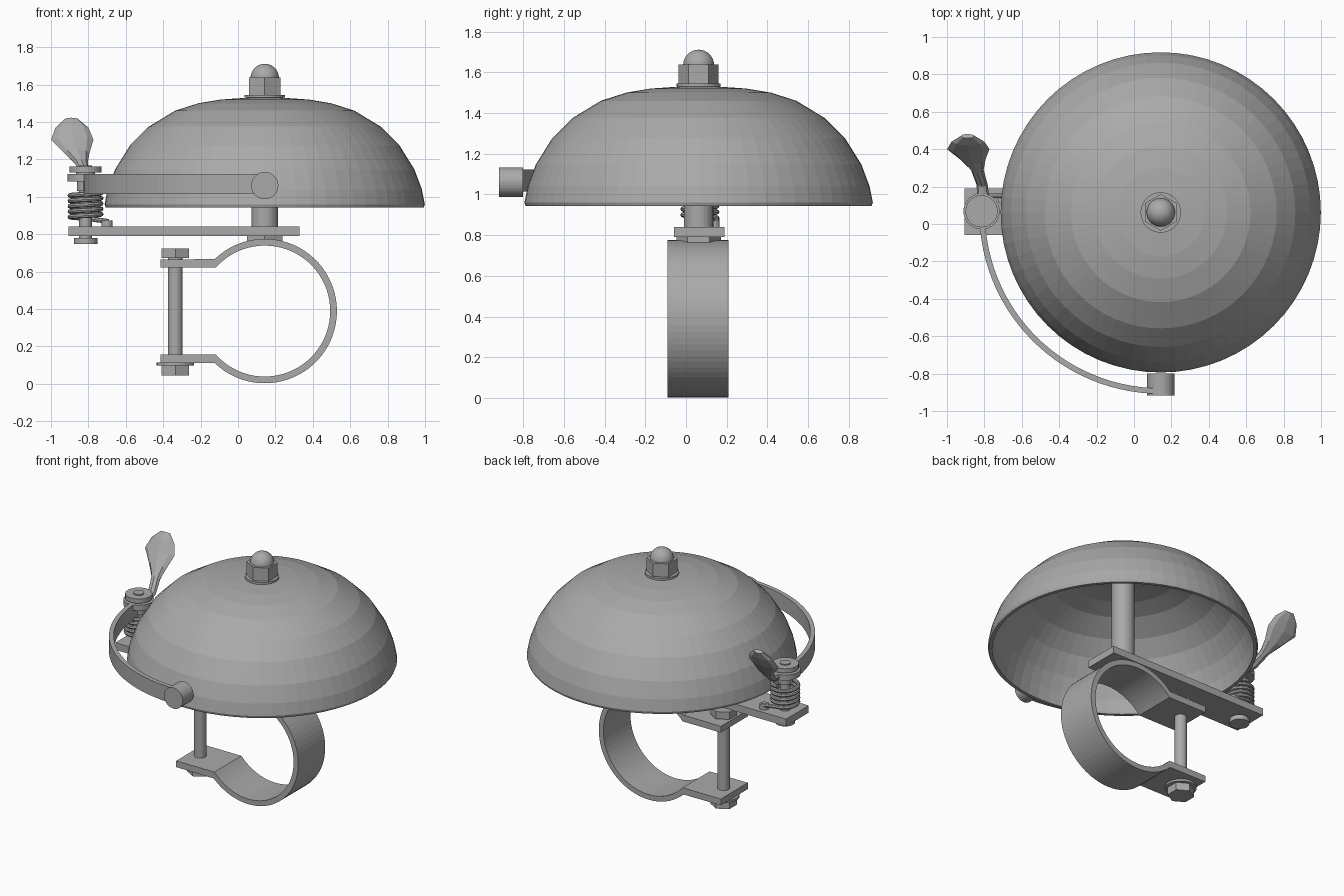
import bpy, bmesh, math
from mathutils import Vector

if "Cube" in bpy.data.objects:
    bpy.data.objects.remove(bpy.data.objects["Cube"])

CX, CY = 0.143, 0.062      # bell axis
PX, PY = -0.815, 0.068     # lever pivot axis

steel = bpy.data.materials.new("steel_grey")
steel.diffuse_color = (0.4, 0.4, 0.4, 1)
steel.use_nodes = True
steel.node_tree.nodes["Principled BSDF"].inputs["Base Color"].default_value = steel.diffuse_color


def finish(name, bm, loc=(0, 0, 0)):
    bmesh.ops.recalc_face_normals(bm, faces=bm.faces)
    me = bpy.data.meshes.new(name)
    bm.to_mesh(me)
    bm.free()
    me.materials.append(steel)
    ob = bpy.data.objects.new(name, me)
    ob.location = loc
    bpy.context.collection.objects.link(ob)
    return ob


def lathe(name, profile, x, y, seg=32):
    """Turn an (r, z) profile about z; the first corner points to +y."""
    bm = bmesh.new()
    rings = []
    for r, z in profile:
        n = seg if r > 0 else 1
        rings.append([bm.verts.new((r * math.sin(2 * math.pi * i / seg),
                                    r * math.cos(2 * math.pi * i / seg), z)) for i in range(n)])
    for a, b in zip(rings, rings[1:]):
        for i in range(seg):
            j = (i + 1) % seg
            quad = [a[i % len(a)], a[j % len(a)], b[j % len(b)], b[i % len(b)]]
            bm.faces.new(list(dict.fromkeys(quad)))
    return finish(name, bm, (x, y, 0))


def cyl(name, r, z0, z1, x, y, seg=32):
    return lathe(name, [(0, z0), (r, z0), (r, z1), (0, z1)], x, y, seg)


def prism(name, points, depth):
    """Extrude a flat outline of 3D points along a vector."""
    bm = bmesh.new()
    face = bm.faces.new([bm.verts.new(p) for p in points])
    ext = bmesh.ops.extrude_face_region(bm, geom=[face], use_keep_orig=True)
    bmesh.ops.translate(bm, vec=depth, verts=[v for v in ext["geom"] if isinstance(v, bmesh.types.BMVert)])
    return finish(name, bm)


def sweep(name, sections, seg=8):
    """Skin ellipses (centre, side vector, half width, half thickness) along a path."""
    bm = bmesh.new()
    pts = [Vector(s[0]) for s in sections]
    rings = []
    for k, (c, side, w, t) in enumerate(sections):
        tangent = pts[min(k + 1, len(pts) - 1)] - pts[max(k - 1, 0)]
        side = Vector(side)
        up = tangent.cross(side).normalized()
        rings.append([bm.verts.new(pts[k] + side * w * math.cos(a) + up * t * math.sin(a))
                      for a in (2 * math.pi * i / seg for i in range(seg))])
    for a, b in zip(rings, rings[1:]):
        for i in range(seg):
            j = (i + 1) % seg
            bm.faces.new((a[i], a[j], b[j], b[i]))
    bm.faces.new(rings[0])
    bm.faces.new(rings[-1])
    return finish(name, bm)


def arc(r, a0, a1, n):
    return [(r * math.cos(math.radians(a0 + (a1 - a0) * i / n)),
             r * math.sin(math.radians(a0 + (a1 - a0) * i / n))) for i in range(n + 1)]


# Hollow bell dome
outer = [(0, 1.532), (0.09, 1.53), (0.235, 1.52), (0.355, 1.50), (0.48, 1.46), (0.62, 1.375),
         (0.72, 1.275), (0.80, 1.147), (0.84, 1.04), (0.856, 0.96), (0.85, 0.943)]
inner = [(r * 0.975, 0.943 + (z - 0.943) * 0.965) for r, z in outer[::-1]]
lathe("bell_dome", outer + inner, CX, CY, 64)

# Centre post, washer, hex nut and domed cap
cyl("bell_post", 0.072, 0.82, 1.53, CX, CY)
cyl("bell_washer", 0.108, 1.53, 1.545, CX, CY)
cyl("bell_nut", 0.098, 1.545, 1.637, CX, CY, 6)
lathe("nut_cap", [(0, 1.62), (0.076, 1.62)] +
      [(r, 1.635 + z) for r, z in arc(0.076, 0, 80, 7)] + [(0, 1.711)], CX, CY)

# Base plate with the hex pad beneath it
prism("base_plate", [(-0.907, -0.06, 0.79), (0.328, -0.06, 0.79),
                     (0.328, 0.19, 0.79), (-0.907, 0.19, 0.79)], (0, 0, 0.05))
cyl("plate_pad", 0.109, 0.752, 0.79, CX, CY, 6)

# Handlebar clamp: open ring with two flat ears
ring_out = [(CX + x, 0.389 + z) for x, z in arc(0.386, 134, -134, 56)]
ring_in = [(CX + x, 0.389 + z) for x, z in arc(0.35, -138.5, 138.5, 56)]
outline = ([(-0.415, 0.665)] + ring_out + [(-0.415, 0.113), (-0.415, 0.157)] + ring_in + [(-0.415, 0.621)])
prism("clamp_band", [(x, -0.09, z) for x, z in outline], (0, 0.298, 0))

# Clamp bolt
BX = -0.335
cyl("clamp_bolt", 0.039, 0.06, 0.70, BX, CY)
cyl("bolt_head", 0.085, 0.672, 0.723, BX, CY, 6)
cyl("bolt_nut", 0.085, 0.045, 0.098, BX, CY, 6)
cyl("bolt_washer", 0.1, 0.098, 0.113, BX, CY)

# Lever pivot: rod, collars and foot
for name, r, z0, z1 in (("pivot_rod", 0.034, 0.76, 1.168), ("pivot_foot", 0.063, 0.747, 0.78),
                        ("pivot_hub", 0.046, 1.03, 1.09), ("lever_collar", 0.097, 1.083, 1.122),
                        ("pivot_neck", 0.05, 1.12, 1.135), ("pivot_cap", 0.086, 1.13, 1.161)):
    cyl(name, r, z0, z1, PX, PY)
cyl("spring_peg", 0.03, 0.83, 0.872, -0.70, 0.135, 16)

# Return spring with a straight tail to the peg
coil = [((-0.69, PY + 0.083, 0.868), (0, 1, 0), 0.013, 0.013)]
for i in range(121):
    a = math.pi / 2 + 2 * math.pi * i / 24
    s = (math.cos(a), math.sin(a), 0)
    coil.append(((PX + 0.083 * s[0], PY + 0.083 * s[1], 0.885 + 0.143 * i / 120), s, 0.013, 0.013))
sweep("return_spring", coil)

# Curved striker arm and hammer
arm = arc(0.97, 179, 270, 28) + arc(0.94, 270, 179, 28)
prism("striker_arm", [(CX + x, CY + y, 1.015) for x, y in arm], (0, 0, 0.108))
hammer = cyl("striker_hammer", 0.073, 0.80, 0.918, CX, 0)
hammer.location.z = 1.06
hammer.rotation_euler.x = math.pi / 2

# Thumb lever: thin neck widening to a paddle
sweep("thumb_lever", [(c, (1, 0, 0), w, t) for c, w, t in (
    ((-0.805, 0.13, 1.10), 0.032, 0.018), ((-0.812, 0.21, 1.112), 0.030, 0.022),
    ((-0.838, 0.29, 1.18), 0.034, 0.026), ((-0.862, 0.345, 1.235), 0.068, 0.028),
    ((-0.886, 0.40, 1.305), 0.113, 0.024), ((-0.888, 0.44, 1.37), 0.088, 0.022),
    ((-0.89, 0.47, 1.415), 0.036, 0.014))])
